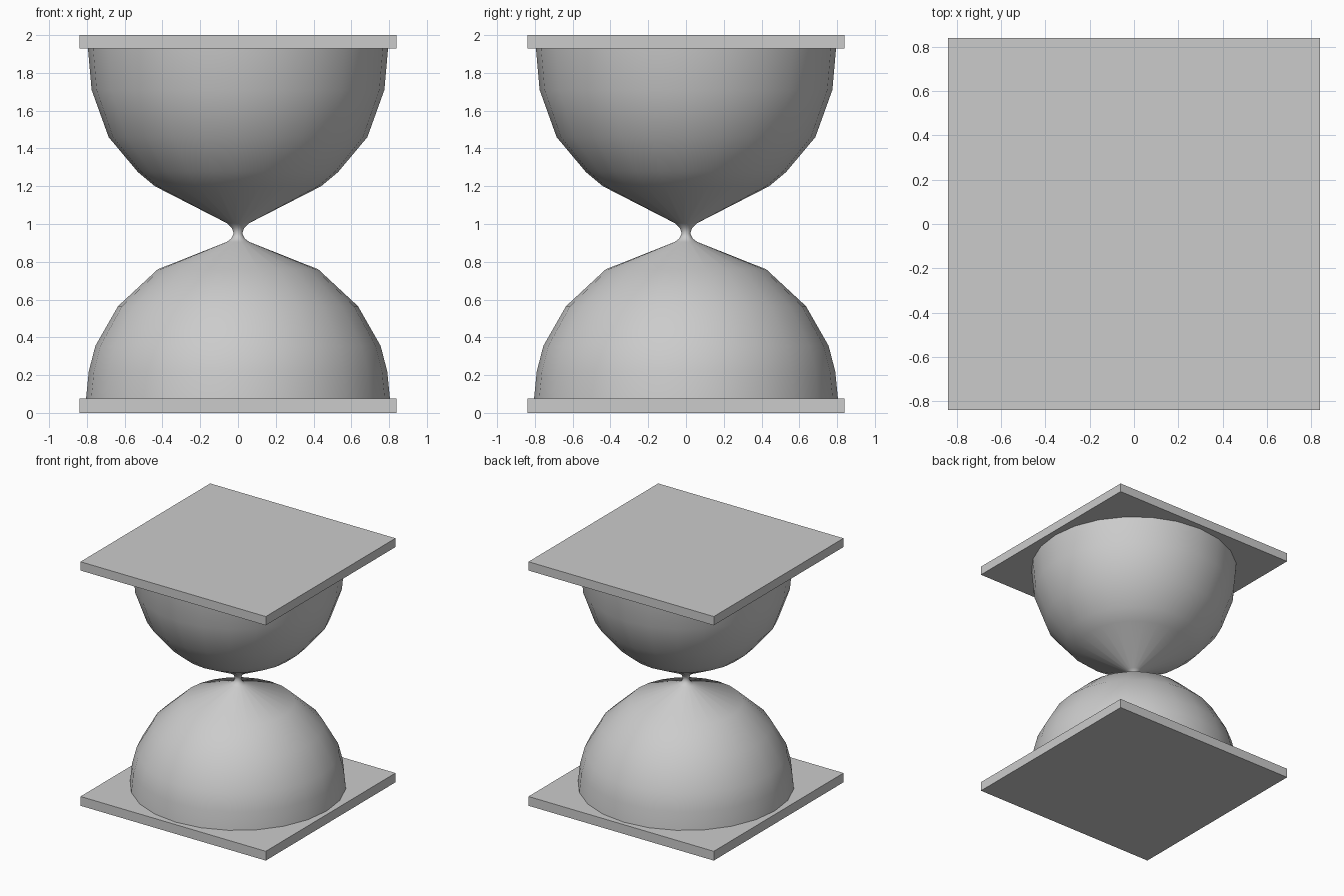
import bpy, bmesh, math

if "Cube" in bpy.data.objects:
    bpy.data.objects.remove(bpy.data.objects["Cube"])

SIDES = 24


def plate(name, z0, z1, half=0.84):
    bpy.ops.mesh.primitive_cube_add(size=1, location=(0, 0, (z0 + z1) / 2))
    ob = bpy.context.object
    ob.name = name
    ob.scale = (2 * half, 2 * half, z1 - z0)
    bpy.ops.object.transform_apply(location=False, rotation=False, scale=True)


def lathe(name, profile):
    bm = bmesh.new()
    rings = []
    for r, z in profile:
        rings.append([bm.verts.new((r * math.cos(2 * math.pi * i / SIDES),
                                    r * math.sin(2 * math.pi * i / SIDES), z))
                      for i in range(SIDES)])
    for a, b in zip(rings, rings[1:]):
        for i in range(SIDES):
            j = (i + 1) % SIDES
            bm.faces.new((a[i], a[j], b[j], b[i]))
    mesh = bpy.data.meshes.new(name)
    bm.to_mesh(mesh)
    bm.free()
    ob = bpy.data.objects.new(name, mesh)
    bpy.context.collection.objects.link(ob)
    bpy.ops.object.select_all(action='DESELECT')
    ob.select_set(True)
    bpy.context.view_layer.objects.active = ob
    bpy.ops.object.shade_smooth_by_angle(angle=math.radians(60))


# Square end plates
plate("bottom_plate", 0, 0.076)
plate("top_plate", 1.928, 2)

# Two glass bulbs joined by a narrow neck, from bottom to top
lathe("glass_bulbs", [
    (0.805, 0.07), (0.79, 0.22), (0.755, 0.355), (0.635, 0.565),
    (0.425, 0.76), (0.06, 0.905), (0.035, 0.923), (0.023, 0.95),
    (0.033, 0.98), (0.06, 1.005), (0.44, 1.2), (0.53, 1.275),
    (0.685, 1.46), (0.775, 1.71), (0.795, 1.935)])
